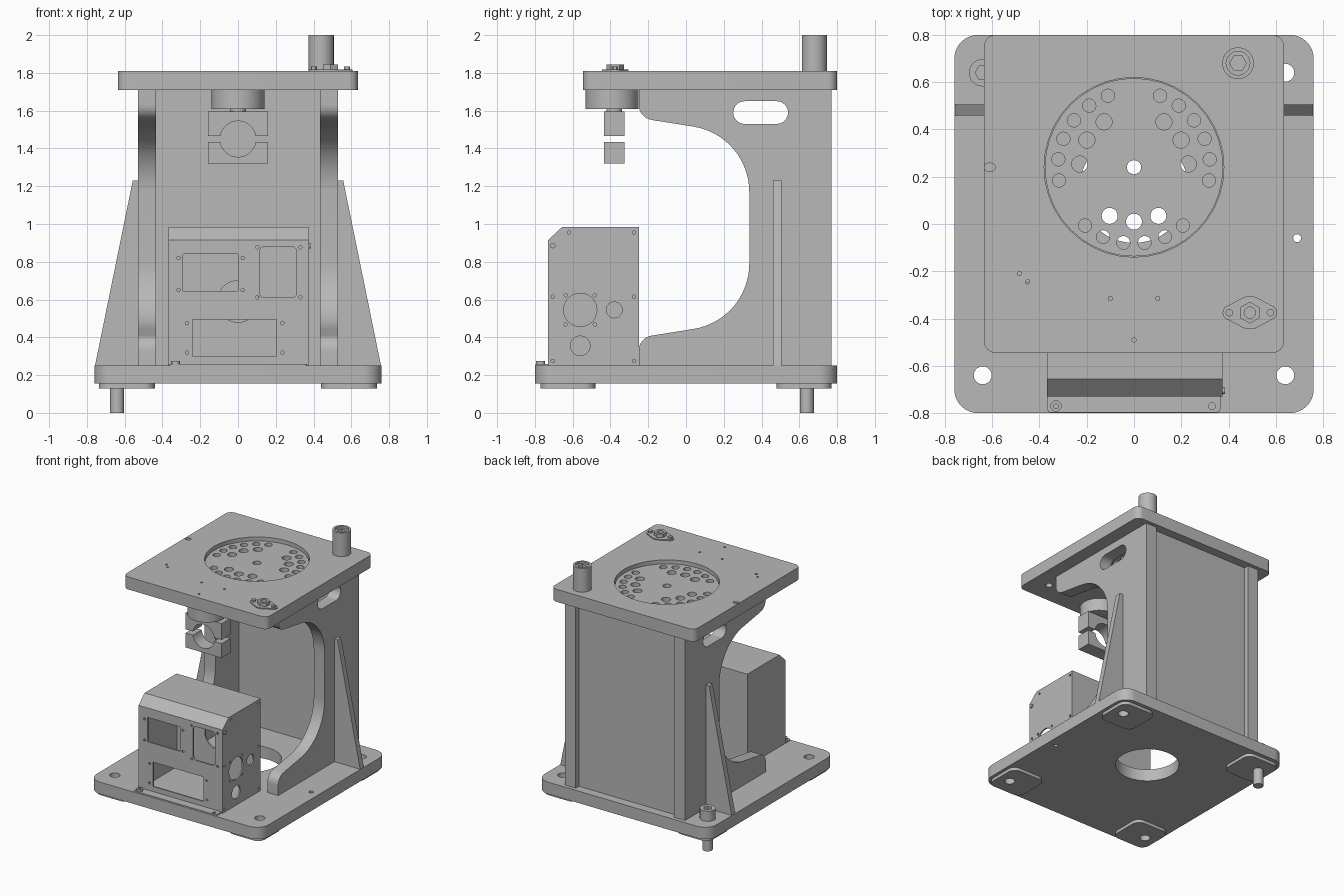
import bpy, bmesh
from math import sin, cos, pi, radians

if "Cube" in bpy.data.objects:
    bpy.data.objects.remove(bpy.data.objects["Cube"])

steel = bpy.data.materials.new("plain grey steel")
steel.use_nodes = True
GREY = (0.48, 0.48, 0.48, 1)
steel.diffuse_color = GREY
steel.node_tree.nodes["Principled BSDF"].inputs["Base Color"].default_value = GREY


# Outline helpers: each gives a list of 2D points
def arc(u, v, r, a0, a1, n=12):
    steps = [radians(a0 + (a1 - a0) * i / n) for i in range(n + 1)]
    return [(u + r * cos(a), v + r * sin(a)) for a in steps]


def circle(u, v, r, n=32):
    return arc(u, v, r, 0, 360, n)[:-1]


def rounded(u0, u1, v0, v1, r, n=8):
    return (arc(u1 - r, v1 - r, r, 0, 90, n) + arc(u0 + r, v1 - r, r, 90, 180, n)
            + arc(u0 + r, v0 + r, r, 180, 270, n) + arc(u1 - r, v0 + r, r, 270, 360, n))


def rect(u0, u1, v0, v1):
    return [(u0, v0), (u1, v0), (u1, v1), (u0, v1)]


PLACE = {
    "x": lambda u, v, w: (w, u, v),
    "y": lambda u, v, w: (u, w, v),
    "z": lambda u, v, w: (u, v, w),
}


def slab(name, axis, lo, hi, outline, holes=()):
    """Extrude an outline with holes along an axis, between lo and hi."""
    curve = bpy.data.curves.new(name, "CURVE")
    curve.dimensions = "2D"
    curve.fill_mode = "BOTH"
    curve.extrude = (hi - lo) / 2
    for pts in [outline, *holes]:
        spline = curve.splines.new("POLY")
        spline.points.add(len(pts) - 1)
        for p, (u, v) in zip(spline.points, pts):
            p.co = (u, v, 0, 1)
        spline.use_cyclic_u = True
    temp = bpy.data.objects.new("temp_outline", curve)
    bpy.context.scene.collection.objects.link(temp)
    bpy.context.view_layer.update()
    graph = bpy.context.evaluated_depsgraph_get()
    mesh = bpy.data.meshes.new_from_object(temp.evaluated_get(graph))
    bpy.data.objects.remove(temp)
    bm = bmesh.new()
    bm.from_mesh(mesh)
    bmesh.ops.remove_doubles(bm, verts=bm.verts, dist=1e-5)
    for vert in bm.verts:
        u, v, w = vert.co
        vert.co = PLACE[axis](u, v, w + (lo + hi) / 2)
    bmesh.ops.recalc_face_normals(bm, faces=bm.faces)
    bm.to_mesh(mesh)
    bm.free()
    mesh.name = name
    mesh.materials.clear()
    mesh.materials.append(steel)
    obj = bpy.data.objects.new(name, mesh)
    bpy.context.scene.collection.objects.link(obj)
    bpy.ops.object.select_all(action="DESELECT")
    obj.select_set(True)
    bpy.context.view_layer.objects.active = obj
    bpy.ops.object.shade_smooth_by_angle(angle=radians(30))
    return obj


# Base plate with corner holes and large round opening
corners = [(sx, sy) for sx in (-1, 1) for sy in (-1, 1)]
base_holes = [circle(0.64 * sx, 0.64 * sy, 0.038, 20) for sx, sy in corners]
base_holes += [circle(0, 0.15, 0.23, 48), circle(0.69, -0.06, 0.017, 12)]
slab("base_plate", "z", 0.155, 0.25, rounded(-0.76, 0.76, -0.8, 0.8, 0.1), base_holes)

# Foot pads
for sx, sy in corners:
    u0, u1 = sorted((0.44 * sx, 0.735 * sx))
    v0, v1 = sorted((0.48 * sy, 0.77 * sy))
    slab("foot_pad", "z", 0.13, 0.155, rounded(u0, u1, v0, v1, 0.06),
         [circle(0.64 * sx, 0.64 * sy, 0.038, 20)])

# Levelling bolt through one corner
slab("levelling_bolt_shank", "z", 0, 0.27, circle(-0.64, 0.64, 0.037))
slab("levelling_bolt_head", "z", 0.25, 0.33, circle(-0.64, 0.64, 0.058),
     [circle(-0.64, 0.64, 0.032, 6)])

# C-shaped side plates with a hand slot, and their outer gussets
lower = ([(-0.25, 0.25)] + arc(-0.17, 0.33, 0.08, 180, 98, 8)
         + arc(-0.015, 0.79, 0.35, -81, 0, 16))
upper = [(y, 1.96 - z) for y, z in reversed(lower)]
side_outline = lower + upper + [(0.77, 1.71), (0.77, 0.25)]
hand_slot = rounded(0.25, 0.54, 1.53, 1.65, 0.0599)
for s in (-1, 1):
    lo, hi = sorted((0.435 * s, 0.53 * s))
    slab("side_plate", "x", lo, hi, side_outline, [hand_slot])
    slab("gusset", "y", 0.46, 0.505,
         [(0.53 * s, 0.25), (0.757 * s, 0.25), (0.557 * s, 1.23), (0.53 * s, 1.23)])

# Back panel between the side plates
slab("back_panel", "y", 0.635, 0.73, rect(-0.435, 0.435, 0.25, 1.71))

# Top plate
CY = 0.24
small = [(-0.485, -0.21), (-0.45, -0.245), (-0.1, -0.315), (0.1, -0.315), (0, -0.49)]
top_holes = [circle(x, y, 0.009, 10) for x, y in small]
top_holes += [circle(0, CY, 0.38, 40), rounded(-0.633, -0.587, 0.223, 0.257, 0.0169)]
top_holes += [circle(0.49, -0.375, 0.025, 16)]
slab("top_plate", "z", 1.71, 1.81, rounded(-0.635, 0.635, -0.545, 0.8, 0.05), top_holes)

# Sunken disc with three groups of holes
disc_holes = [circle(0, CY, 0.03, 20)]
for group in range(3):
    start = 120 * group + 90
    for k in range(6):
        a = radians(start + 20 + 16 * k)
        disc_holes.append(circle(0.322 * cos(a), CY + 0.322 * sin(a), 0.028, 20))
    for k in (-1, 0, 1):
        a = radians(start + 60 + 26.6 * k)
        disc_holes.append(circle(0.23 * cos(a), CY + 0.23 * sin(a), 0.034, 20))
slab("sunken_disc", "z", 1.71, 1.78, circle(0, CY, 0.377, 40), disc_holes)

# Tall socket post on the top plate
slab("post_sleeve", "z", 1.81, 2.0, circle(0.44, 0.68, 0.067), [circle(0.44, 0.68, 0.05)])
slab("post_core", "z", 1.81, 1.985, circle(0.44, 0.68, 0.05), [circle(0.44, 0.68, 0.035, 6)])

# Flanged nut with two small screws
slab("nut_flange", "z", 1.81, 1.818,
     arc(0.575, -0.375, 0.03, -60, 60, 8) + arc(0.49, -0.375, 0.07, 60, 120, 6)
     + arc(0.405, -0.375, 0.03, 120, 240, 8) + arc(0.49, -0.375, 0.07, 240, 300, 6),
     [circle(0.49, -0.375, 0.024, 16)])
nut = [(x, y) for y, x in circle(-0.375, 0.49, 0.046, 6)]
slab("hex_nut", "z", 1.818, 1.845, nut, [circle(0.49, -0.375, 0.024, 16)])
for x in (0.403, 0.577):
    slab("flange_screw", "z", 1.81, 1.833, circle(x, -0.375, 0.016, 12))

# Hanging clamp below the top plate
slab("clamp_mount", "z", 1.61, 1.71, circle(0, -0.392, 0.14, 48))
slab("clamp_stem", "z", 1.57, 1.61, circle(0, -0.38, 0.042, 24))
ring = arc(0, 1.45, 0.095, 9, 171, 20)
half = [(-0.16, 1.465), (-0.16, 1.595), (0.16, 1.595), (0.16, 1.465)] + ring
slab("clamp_upper_jaw", "y", -0.435, -0.325, half)
slab("clamp_lower_jaw", "y", -0.435, -0.325,
     [(x, max(2.9 - z, 1.32)) for x, z in half])

# Control box: front panel with windows and screw holes
T = 0.012
X0, X1, Y0, Y1 = -0.367, 0.375, -0.73, -0.25
windows = [((-0.29, 0.0, 0.645, 0.84), 0.002), ((0.115, 0.31, 0.61, 0.88), 0.025),
           ((-0.24, 0.205, 0.3, 0.495), 0.002)]
front_holes = [rounded(*w, r, 3) for w, r in windows]
for u0, u1, v0, v1 in ((-0.315, 0.025, 0.65, 0.82), (0.102, 0.33, 0.612, 0.877),
                       (-0.27, 0.235, 0.32, 0.475)):
    front_holes += [circle(u, v, 0.009, 10) for u in (u0, u1) for v in (v0, v1)]
slab("box_front", "y", Y0, Y0 + T, rect(X0, X1, 0.25, 0.915), front_holes)

# Box sides, cover and back
side = [(Y0, 0.25), (Y1, 0.25), (Y1, 0.985), (-0.655, 0.985), (Y0, 0.915)]
side_holes = [circle(-0.56, 0.545, 0.088), circle(-0.38, 0.545, 0.042, 24),
              circle(-0.56, 0.355, 0.052, 24)]
tiny = [(-0.705, 0.615), (-0.275, 0.615), (-0.705, 0.275), (-0.275, 0.275),
        (-0.275, 0.955), (-0.62, 0.955)]
tiny += [(-0.56 + 0.077 * a, 0.545 + 0.077 * b) for a, b in corners]
side_holes += [circle(y, z, 0.009, 10) for y, z in tiny]
slab("box_right_side", "x", X1 - T, X1, side, side_holes)
slab("box_left_side", "x", X0, X0 + T, side)
slab("box_cover", "x", X0, X1,
     [(Y0, 0.915), (-0.655, 0.985), (Y1, 0.985), (Y1, 0.985 - T),
      (-0.65, 0.985 - T), (Y0 + T, 0.91)])
slab("box_back", "y", Y1 - T, Y1, rect(X0, X1, 0.25, 0.985), [circle(0, 0.59, 0.11)])

# Box mounting flange and screws
slab("box_flange", "z", 0.25, 0.26, rounded(X0, 0.365, -0.797, Y0 + T, 0.015, 4),
     [circle(0.33, -0.77, 0.014, 12)])
slab("flange_bolt", "z", 0.26, 0.275, circle(-0.33, -0.77, 0.024, 16),
     [circle(-0.33, -0.77, 0.011, 6)])
slab("box_side_screw", "x", X1, X1 + 0.01, circle(-0.705, 0.885, 0.014, 12))
